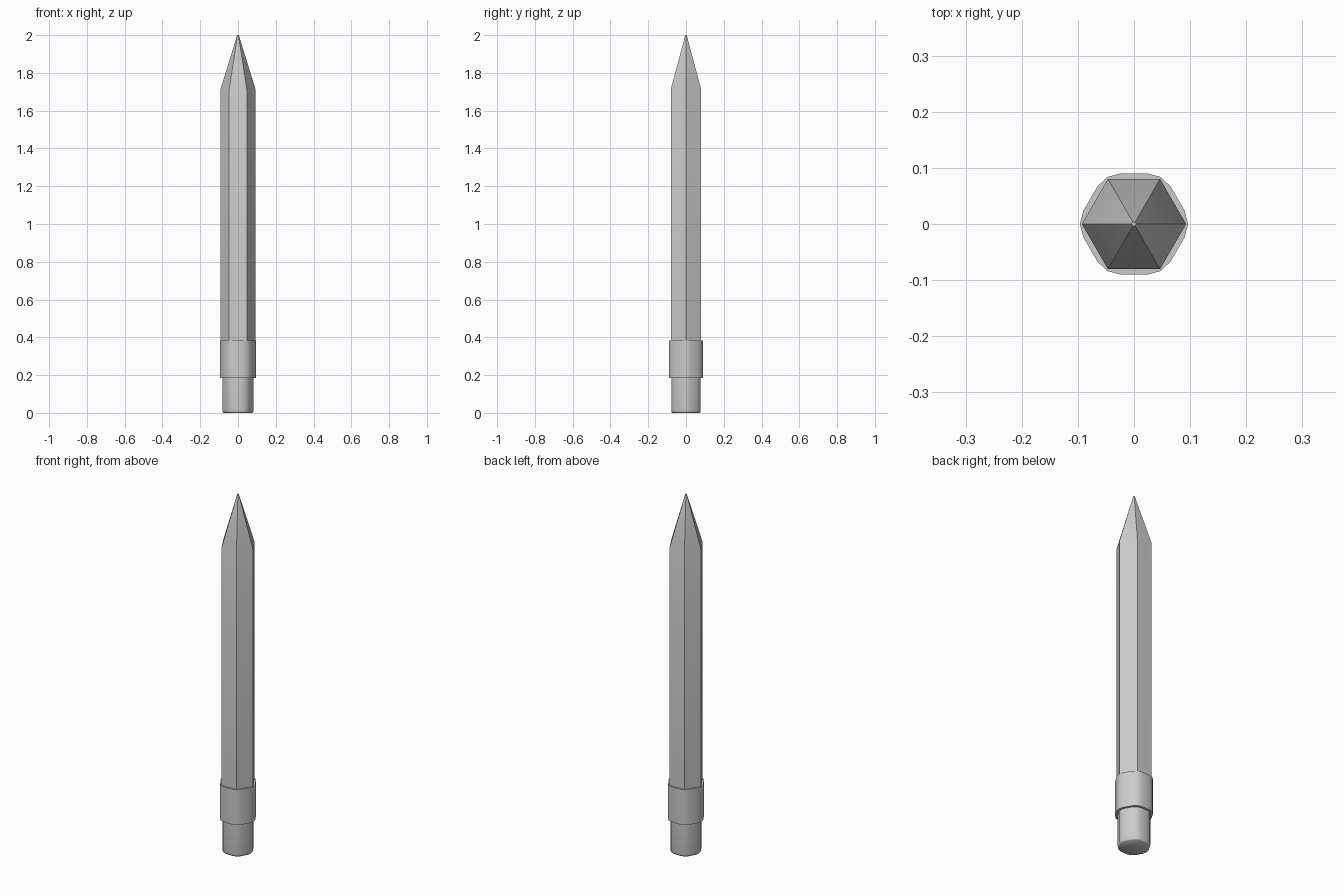
import bpy, bmesh, math

if "Cube" in bpy.data.objects:
    bpy.data.objects.remove(bpy.data.objects["Cube"])


def hex_ring(bm, apothem, half_flat, corner, z):
    """18-point softened hexagon: two points per flat plus one per corner."""
    r = math.hypot(apothem, half_flat)
    d = math.atan2(half_flat, apothem)
    verts = []
    for k in range(6):
        mid = math.radians(30 + 60 * k)
        for rad, a in ((r, mid - d), (r, mid + d), (corner, mid + math.radians(30))):
            verts.append(bm.verts.new((rad * math.cos(a), rad * math.sin(a), z)))
    return verts


def loft(name, section, profile, angle):
    """Skin scaled copies of a section; profile holds (scale, z) pairs."""
    bm = bmesh.new()
    rings = [hex_ring(bm, *[s * v for v in section], z) for s, z in profile]
    n = len(rings[0])
    for a, b in zip(rings, rings[1:]):
        for i in range(n):
            j = (i + 1) % n
            bm.faces.new((a[i], a[j], b[j], b[i]))
    bm.faces.new(rings[0][::-1])
    bm.faces.new(rings[-1])
    mesh = bpy.data.meshes.new(name)
    bm.to_mesh(mesh)
    bm.free()
    ob = bpy.data.objects.new(name, mesh)
    bpy.context.collection.objects.link(ob)
    bpy.ops.object.select_all(action='DESELECT')
    bpy.context.view_layer.objects.active = ob
    ob.select_set(True)
    bpy.ops.object.shade_smooth_by_angle(angle=math.radians(angle))
    return ob


# Hexagonal shaft with sharpened tip
loft("pencil_shaft", (0.0805, 0.041, 0.093),
     [(1, 0.37), (1, 1.713), (0.045, 2.0)], 50)

# Metal band
loft("ferrule", (0.09, 0.0245, 0.0965), [(1, 0.185), (1, 0.383)], 40)

# Eraser with a small chamfer at the bottom
loft("eraser", (0.078, 0.022, 0.083),
     [(0.93, 0.0), (0.98, 0.004), (1, 0.014), (1, 0.19)], 50)
